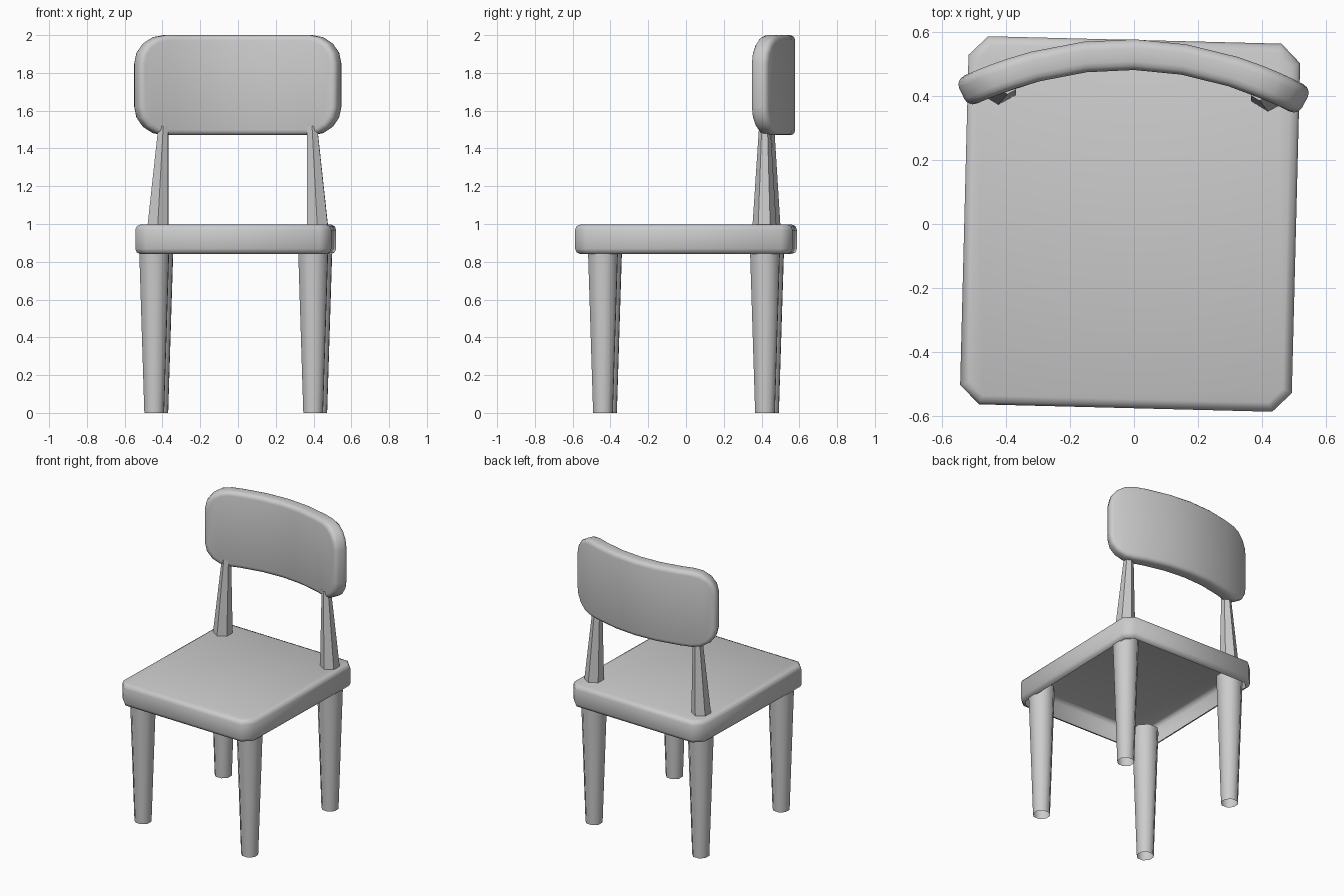
import bpy, bmesh, math
from mathutils import Matrix, Vector

if "Cube" in bpy.data.objects:
    bpy.data.objects.remove(bpy.data.objects["Cube"])

# The whole chair is turned very slightly about z
TURN = Matrix.Translation((-0.012, 0, 0)) @ Matrix.Rotation(math.radians(-1.45), 4, 'Z')


def finish(bm, name, angle):
    bmesh.ops.recalc_face_normals(bm, faces=bm.faces)
    bm.transform(TURN)
    mesh = bpy.data.meshes.new(name)
    bm.to_mesh(mesh)
    bm.free()
    ob = bpy.data.objects.new(name, mesh)
    bpy.context.collection.objects.link(ob)
    bpy.ops.object.select_all(action='DESELECT')
    ob.select_set(True)
    bpy.context.view_layer.objects.active = ob
    bpy.ops.object.shade_smooth_by_angle(angle=math.radians(angle))
    return ob


def slab(hw, hh, ht, radius, steps, rim, rim_steps):
    """Rounded rectangle in xy, thickness along z, with softened rims."""
    bm = bmesh.new()
    verts = []
    for q, (sx, sy) in enumerate(((1, 1), (-1, 1), (-1, -1), (1, -1))):
        for i in range(steps + 1):
            a = math.pi / 2 * (q + i / steps)
            verts.append(bm.verts.new((sx * (hw - radius) + radius * math.cos(a),
                                       sy * (hh - radius) + radius * math.sin(a), -ht)))
    face = bm.faces.new(verts)
    new = bmesh.ops.extrude_face_region(bm, geom=[face], use_keep_orig=True)['geom']
    for v in new:
        if isinstance(v, bmesh.types.BMVert):
            v.co.z = ht
    bmesh.ops.recalc_face_normals(bm, faces=bm.faces)
    rims = [e for e in bm.edges if abs(e.verts[0].co.z - e.verts[1].co.z) < 1e-5]
    bmesh.ops.bevel(bm, geom=rims, offset=rim, segments=rim_steps, profile=0.5,
                    affect='EDGES', clamp_overlap=True)
    return bm


def taper(name, bottom, top, r0, r1, sides, turn):
    """Open tapered tube between two centres."""
    bm = bmesh.new()
    rings = []
    for c, r in ((bottom, r0), (top, r1)):
        rings.append([bm.verts.new(Vector(c) + Vector((
            r * math.cos(math.tau * i / sides + turn),
            r * math.sin(math.tau * i / sides + turn), 0))) for i in range(sides)])
    for i in range(sides):
        j = (i + 1) % sides
        bm.faces.new((rings[0][i], rings[0][j], rings[1][j], rings[1][i]))
    return finish(bm, name, 50)


# Seat: soft-edged shell, hollow underneath
bm = slab(0.519, 0.576, 0.078, 0.06, 1, 0.028, 2)
bmesh.ops.delete(bm, geom=[f for f in bm.faces if f.calc_center_median().z < -0.0779],
                 context='FACES')
bm.transform(Matrix.Translation((0, 0, 0.919)))
finish(bm, "seat", 60)

# Legs and back posts
for sx, side in ((-1, "left"), (1, "right")):
    for sy, end in ((-1, "front"), (1, "back")):
        taper(f"{end}_leg_{side}", (sx * 0.421, sy * 0.429, 0), (sx * 0.421, sy * 0.429, 0.92),
              0.056, 0.087, 8, math.pi / 8)
    taper(f"back_post_{side}", (sx * 0.423, 0.426, 0.98), (sx * 0.394, 0.427, 1.52),
          0.064, 0.03, 6, math.pi / 6)

# Backrest: rounded panel stood upright, sliced into columns and curved
bm = slab(0.537, 0.265, 0.048, 0.15, 4, 0.028, 3)
for i in range(-3, 4):
    bmesh.ops.bisect_plane(bm, geom=bm.verts[:] + bm.edges[:] + bm.faces[:],
                           plane_co=(i * 0.155, 0, 0), plane_no=(1, 0, 0))
CURVE = 0.47
for v in bm.verts:
    x, up, t = v.co
    n = Vector((2 * CURVE * x, 1)).normalized()
    v.co = (x + t * n.x, 0.53 - CURVE * x * x + t * n.y, 1.735 + up)
finish(bm, "backrest", 50)
